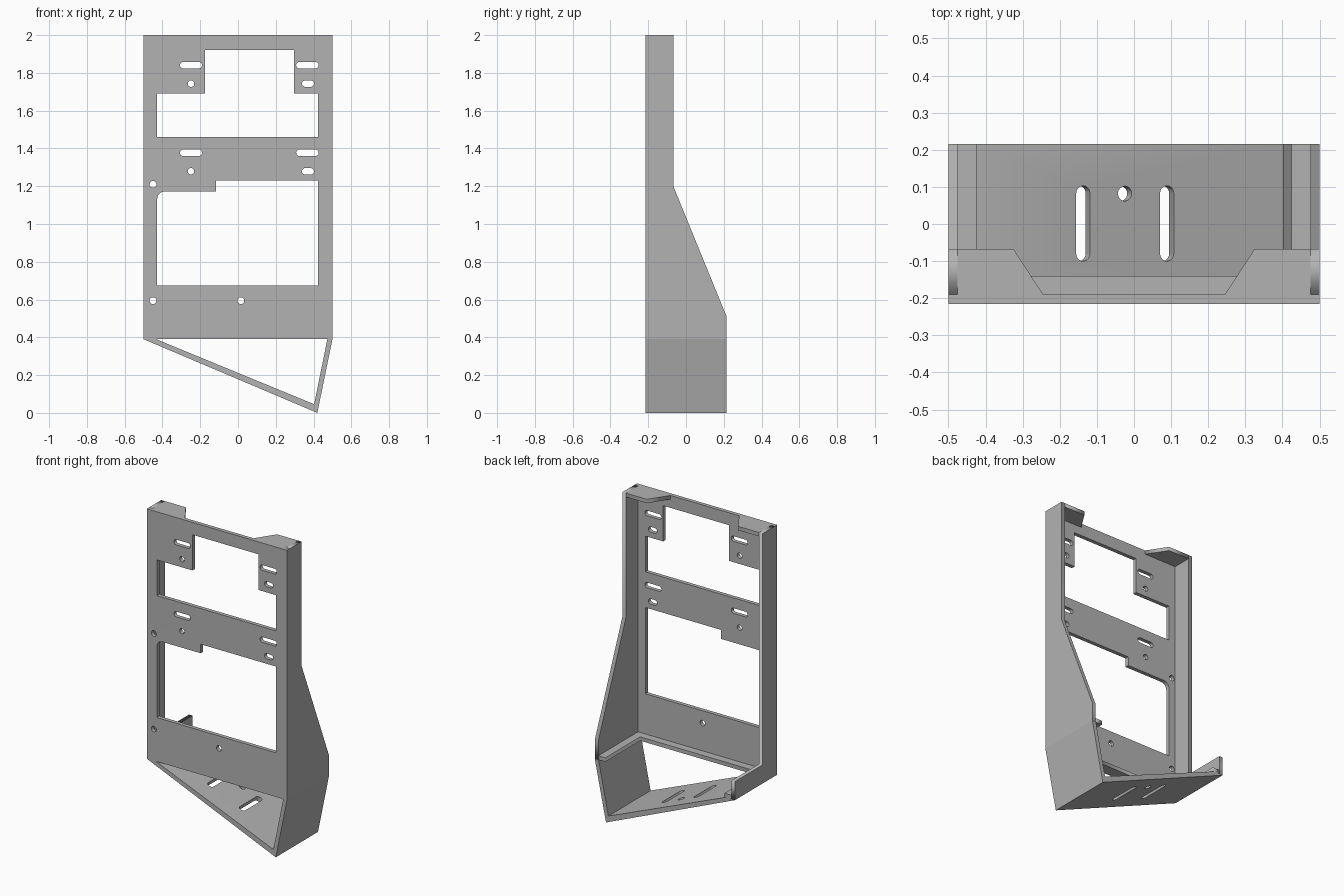
import bpy, bmesh
from math import pi, sin, cos, atan2, radians
from mathutils import Matrix, Vector

cube = bpy.data.objects.get("Cube")
if cube:
    bpy.data.objects.remove(cube)

grey = bpy.data.materials.new("mid grey")
grey.use_nodes = True
GREY = (0.45, 0.45, 0.45, 1)
grey.diffuse_color = GREY
grey.node_tree.nodes["Principled BSDF"].inputs["Base Color"].default_value = GREY

# Main dimensions
T = 0.025                       # sheet thickness
W, TOP, BEND = 0.5, 2.0, 0.39   # half width, top edge, lower edge of panel
FRONT, BACK, RIM = -0.215, 0.215, -0.067
INNER = FRONT + T
LIP = 0.51

X, Y, Z = Vector((1, 0, 0)), Vector((0, 1, 0)), Vector((0, 0, 1))


def frame(a, b, origin=(0, 0, 0)):
    """Matrix taking local x, y to directions a, b."""
    m = Matrix((a, b, a.cross(b))).transposed().to_4x4()
    m.translation = origin
    return m


def plate(name, outlines, matrix, depth):
    """Extrude filled outlines (inner ones become holes), centred on the plane."""
    curve = bpy.data.curves.new(name, 'CURVE')
    curve.dimensions, curve.fill_mode, curve.extrude = '2D', 'BOTH', depth / 2
    for pts in outlines:
        s = curve.splines.new('POLY')
        s.points.add(len(pts) - 1)
        for p, (a, b) in zip(s.points, pts):
            p.co = (a, b, 0, 1)
        s.use_cyclic_u = True
    temp = bpy.data.objects.new(name + " temp", curve)
    bpy.context.collection.objects.link(temp)
    graph = bpy.context.evaluated_depsgraph_get()
    mesh = bpy.data.meshes.new_from_object(temp.evaluated_get(graph))
    bpy.data.objects.remove(temp)
    mesh.transform(matrix)
    bm = bmesh.new()
    bm.from_mesh(mesh)
    bmesh.ops.remove_doubles(bm, verts=bm.verts, dist=1e-5)
    bmesh.ops.recalc_face_normals(bm, faces=bm.faces)
    bm.to_mesh(mesh)
    bm.free()
    mesh.name = name
    mesh.materials.clear()
    mesh.materials.append(grey)
    obj = bpy.data.objects.new(name, mesh)
    bpy.context.collection.objects.link(obj)
    return obj


def arc(cx, cy, r, start, end, n=10):
    return [(cx + r * cos(start + (end - start) * i / n),
             cy + r * sin(start + (end - start) * i / n)) for i in range(n + 1)]


def slot(x0, x1, y, r):
    """Round-ended slot between x0 and x1."""
    return arc(x1 - r, y, r, -pi / 2, pi / 2) + arc(x0 + r, y, r, pi / 2, 3 * pi / 2)


def hole(x, y, r):
    return arc(x, y, r, 0, 2 * pi, 24)[:-1]


def smooth(obj):
    bpy.ops.object.select_all(action='DESELECT')
    obj.select_set(True)
    bpy.context.view_layer.objects.active = obj
    bpy.ops.object.shade_smooth_by_angle(angle=radians(30))


# Front panel with its two windows and fixing holes
L, R = -0.428, 0.423
upper_window = [(L, 1.46), (R, 1.46), (R, 1.69), (0.296, 1.69),
                (0.296, 1.92), (-0.175, 1.92), (-0.175, 1.69), (L, 1.69)]
lower_window = [(L, 0.674), (R, 0.674), (R, 1.23), (-0.116, 1.23),
                (-0.116, 1.172)] + arc(L + 0.04, 1.132, 0.04, pi / 2, pi, 6)
holes = [hole(-0.45, 1.21, 0.018), hole(-0.45, 0.594, 0.018), hole(0.015, 0.594, 0.018)]
for z in (1.841, 1.377):
    holes += [slot(-0.307, -0.19, z, 0.017), slot(0.308, 0.427, z, 0.017),
              hole(-0.249, z - 0.098, 0.017), slot(0.339, 0.402, z - 0.098, 0.017)]
border = [(-W, BEND), (W, BEND), (W, TOP), (-W, TOP)]
panel = plate("front_panel", [border, upper_window, lower_window] + holes,
              frame(X, Z, (0, FRONT + T / 2, 0)), T)
smooth(panel)

# Side walls: tapered on the left, stepped on the right
wall_base = [(INNER, TOP), (INNER, BEND), (BACK, BEND), (BACK, LIP)]
for name, x, step in (("left_wall", W - T / 2, 1.2), ("right_wall", T / 2 - W, LIP)):
    plate(name, [wall_base + [(RIM, step), (RIM, TOP)]], frame(Y, Z, (x, 0, 0)), T)

# Top corner flanges
IN = W - T
for name, s in (("left_top_flange", 1), ("right_top_flange", -1)):
    plate(name, [[(s * IN, INNER), (s * IN, RIM), (s * 0.325, RIM), (s * 0.245, INNER)]],
          frame(X, Y, (0, 0, TOP - T / 2)), T)

# U-shaped ledge around the inside of the lower edge
E = IN - 0.05
plate("inner_ledge", [[(-IN, INNER), (IN, INNER), (IN, BACK), (E, BACK),
                       (E, INNER + 0.05), (-E, INNER + 0.05), (-E, BACK), (-IN, BACK)]],
      frame(X, Y, (0, 0, BEND + T / 2)), T)

# Sloping floor and short slanted side
tip = 0.42
floor = plate("sloping_floor", [[(-W, BEND), (tip, 0), (W, BEND), (0.473, BEND),
                                 (0.403, 0.046), (-0.433, BEND)]],
              frame(X, Z), BACK - FRONT)

# Floor slots, cut square to the slope
angle = atan2(BEND, tip + W)
down = Vector((cos(angle), 0, -sin(angle)))
normal = Vector((sin(angle), 0, cos(angle)))
origin = Vector((-W, 0, BEND)) + normal * T


def along(x):
    return (x - origin.x) / cos(angle)


cuts = [[(along(x) + v, u) for u, v in slot(-0.1, 0.103, 0, 0.02)] for x in (-0.139, 0.086)]
cuts.append(hole(along(-0.027), 0.082, 0.02))
cutter = plate("floor_cutter", cuts, frame(down, Y, origin), 0.12)
cutter.hide_render = True
mod = floor.modifiers.new("slots", 'BOOLEAN')
mod.operation, mod.solver, mod.object = 'DIFFERENCE', 'EXACT', cutter
bpy.context.view_layer.objects.active = floor
bpy.ops.object.modifier_apply(modifier=mod.name)
bpy.data.objects.remove(cutter)
smooth(floor)
